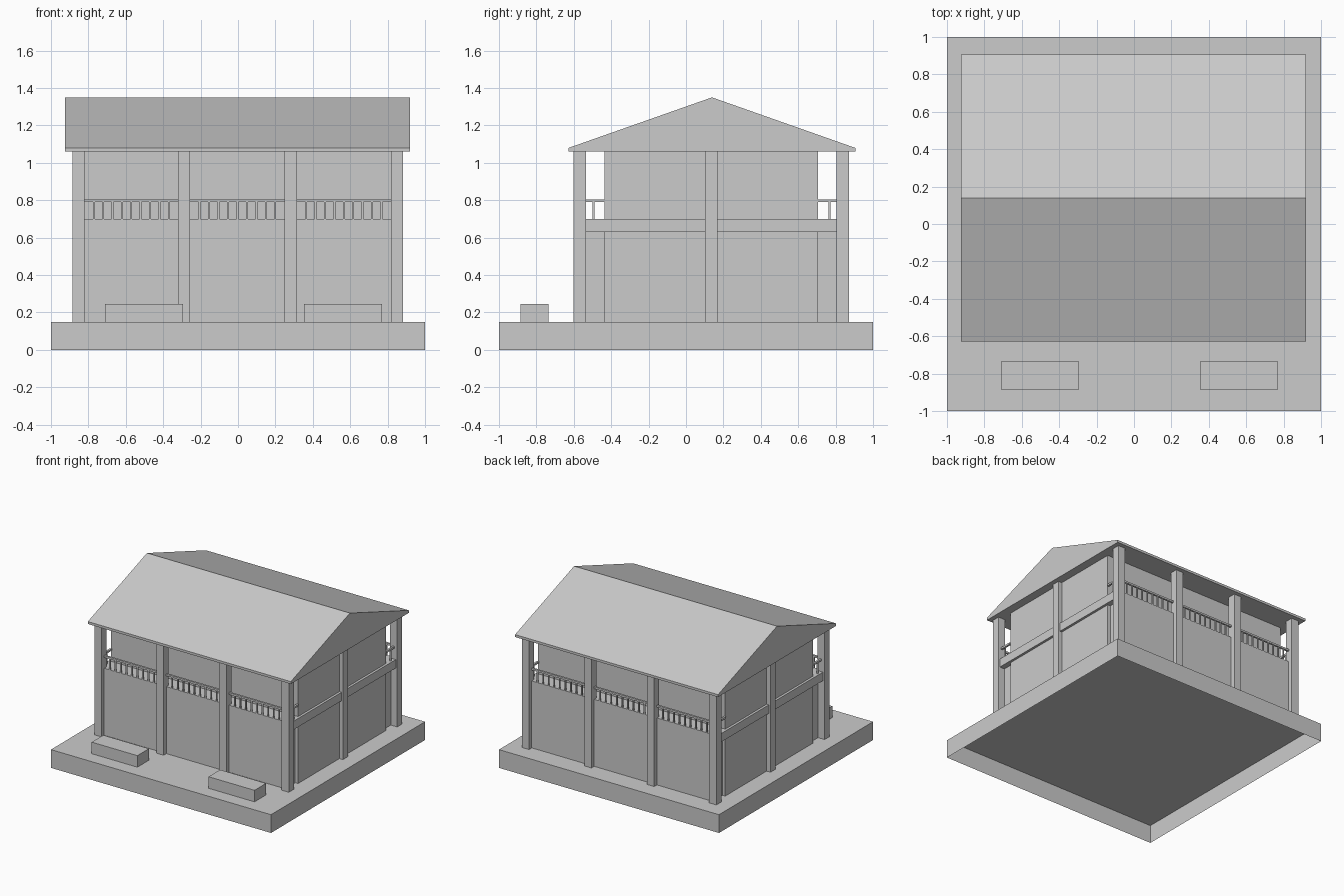
import bpy
import bmesh

cube = bpy.data.objects.get("Cube")
if cube:
    bpy.data.objects.remove(cube, do_unlink=True)

grey = bpy.data.materials.new("light_grey")
grey.use_nodes = True
COLOUR = (0.6, 0.6, 0.6, 1)
grey.diffuse_color = COLOUR
grey.node_tree.nodes["Principled BSDF"].inputs["Base Color"].default_value = COLOUR


def finish(name, bm):
    bmesh.ops.recalc_face_normals(bm, faces=bm.faces)
    mesh = bpy.data.meshes.new(name)
    bm.to_mesh(mesh)
    bm.free()
    mesh.materials.append(grey)
    obj = bpy.data.objects.new(name, mesh)
    bpy.context.collection.objects.link(obj)
    return obj


def add_box(bm, xs, ys, zs):
    verts = bmesh.ops.create_cube(bm, size=1)["verts"]
    for v in verts:
        v.co = [lo + (c + 0.5) * (hi - lo) for c, (lo, hi) in zip(v.co, (xs, ys, zs))]


def box(name, xs, ys, zs):
    bm = bmesh.new()
    add_box(bm, xs, ys, zs)
    return finish(name, bm)


GROUND, FLOOR, EAVE = 0.15, 0.70, 1.06
RAIL = (0.79, 0.805)
MID = 0.135            # depth of the ridge and the middle of the house

# Ground slab, open underneath
bm = bmesh.new()
add_box(bm, (-1, 1), (-1, 1), (0, GROUND))
bottom = [f for f in bm.faces if f.calc_center_median().z < 0.01]
bmesh.ops.delete(bm, geom=bottom, context="FACES_ONLY")
finish("ground_slab", bm)

# Walls and balcony floor
box("lower_walls", (-0.825, 0.825), (-0.565, 0.835), (GROUND, FLOOR))
box("house_core", (-0.85, 0.85), (-0.435, 0.705), (GROUND, EAVE))
box("balcony_floor", (-0.87, 0.87), (-0.56, 0.83), (0.63, FLOOR))

# Posts around the edge
post_x = (-0.853, -0.288, 0.282, 0.85)
post_y = (-0.568, MID, 0.838)
HALF = 0.0325
for i, x in enumerate(post_x):
    for j, y in enumerate(post_y):
        if j == 1 and i in (1, 2):
            continue
        box("post", (x - HALF, x + HALF), (y - HALF, y + HALF), (GROUND, EAVE))

# Long railings between the front and back posts
for name, y in (("front_railing", -0.56), ("back_railing", 0.83)):
    bm = bmesh.new()
    for a, b in zip(post_x, post_x[1:]):
        start, end = a + HALF, b - HALF
        add_box(bm, (start, end), (y - 0.008, y + 0.008), RAIL)
        count = 10
        step = (end - start) / count
        for k in range(1, count):
            x = start + k * step
            add_box(bm, (x - 0.005, x + 0.005), (y - 0.005, y + 0.005), (FLOOR, RAIL[0]))
    finish(name, bm)

# Short railings closing the balcony ends
for x in (-0.85, 0.85):
    for start, end, y in ((-0.54, -0.435, -0.495), (0.705, 0.81, 0.767)):
        bm = bmesh.new()
        add_box(bm, (x - 0.008, x + 0.008), (start, end), RAIL)
        add_box(bm, (x - 0.005, x + 0.005), (y - 0.005, y + 0.005), (FLOOR, RAIL[0]))
        finish("end_railing", bm)

# Gabled roof
profile = [(-0.628, EAVE), (0.905, EAVE), (0.905, 1.08), (0.139, 1.35), (-0.628, 1.08)]
bm = bmesh.new()
gable = bm.faces.new([bm.verts.new((-0.925, y, z)) for y, z in profile])
side = bmesh.ops.extrude_face_region(bm, geom=[gable], use_keep_orig=True)["geom"]
bmesh.ops.translate(bm, vec=(1.845, 0, 0),
                    verts=[v for v in side if isinstance(v, bmesh.types.BMVert)])
finish("roof", bm)

# Benches in front
for name, xs in (("right_bench", (-0.71, -0.295)), ("left_bench", (0.352, 0.77))):
    box(name, xs, (-0.885, -0.735), (GROUND, 0.245))
